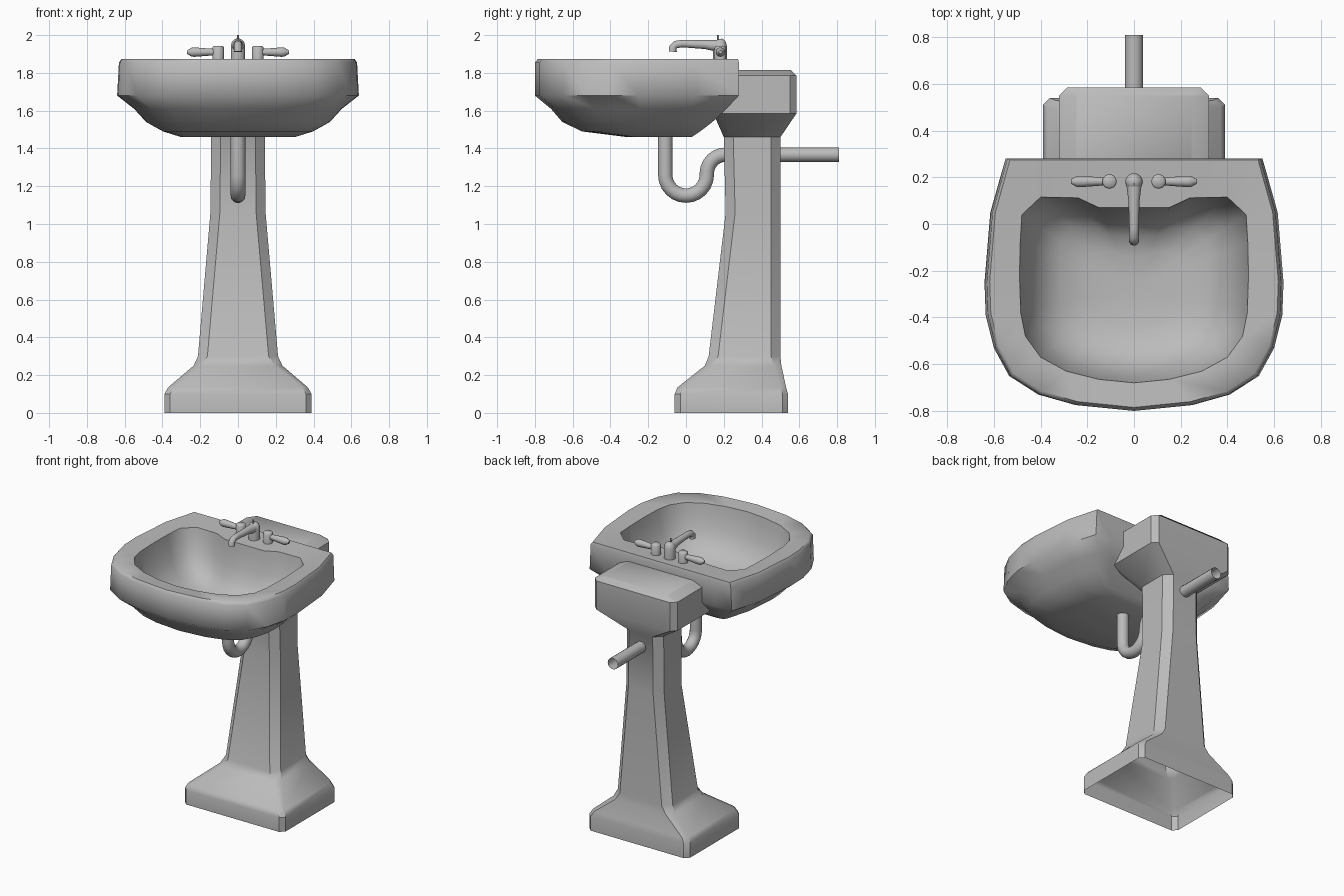
import bpy, bmesh
from math import sin, cos, pi, radians
from mathutils import Vector

cube = bpy.data.objects.get("Cube")
if cube:
    bpy.data.objects.remove(cube, do_unlink=True)

grey = bpy.data.materials.new("ceramic grey")
grey.use_nodes = True
colour = (0.5, 0.5, 0.5, 1)
grey.diffuse_color = colour
grey.node_tree.nodes["Principled BSDF"].inputs["Base Color"].default_value = colour


def loft(name, rings, cap_start=True, cap_end=True, angle=50):
    """Skin a list of equal-length rings into one mesh."""
    bm = bmesh.new()
    loops = [[bm.verts.new(p) for p in ring] for ring in rings]
    n = len(loops[0])
    for a, b in zip(loops, loops[1:]):
        for i in range(n):
            j = (i + 1) % n
            bm.faces.new((a[i], a[j], b[j], b[i]))
    if cap_start:
        bm.faces.new(loops[0][::-1])
    if cap_end:
        bm.faces.new(loops[-1])
    bmesh.ops.recalc_face_normals(bm, faces=bm.faces)
    mesh = bpy.data.meshes.new(name)
    bm.to_mesh(mesh)
    bm.free()
    mesh.materials.append(grey)
    ob = bpy.data.objects.new(name, mesh)
    bpy.context.collection.objects.link(ob)
    bpy.ops.object.select_all(action='DESELECT')
    ob.select_set(True)
    bpy.context.view_layer.objects.active = ob
    bpy.ops.object.shade_smooth_by_angle(angle=radians(angle))
    return ob


def sweep(name, path, radii, side, caps=True, sides=14):
    """Round tube along a planar path; side is the normal of that plane."""
    pts, u = [Vector(p) for p in path], Vector(side)
    rings = []
    for i, p in enumerate(pts):
        t = (pts[min(i + 1, len(pts) - 1)] - pts[max(i - 1, 0)]).normalized()
        v = t.cross(u)
        angles = [2 * pi * k / sides for k in range(sides)]
        rings.append([p + radii[i] * (u * cos(a) + v * sin(a)) for a in angles])
    return loft(name, rings, caps, caps)


def block_ring(z, hx, y0, y1, c):
    """Rectangle with chamfered corners."""
    return [(hx, y0 + c, z), (hx, y1 - c, z), (hx - c, y1, z), (c - hx, y1, z),
            (-hx, y1 - c, z), (-hx, y0 + c, z), (c - hx, y0, z), (hx - c, y0, z)]


# Pedestal: open foot, tapering shaft, flared head
pedestal = [(0, .39, -.06, .54, .03), (.1, .39, -.06, .54, .03), (.135, .37, -.045, .53, .03),
            (.25, .235, .1, .505, .04), (.3, .212, .12, .5, .05), (1.06, .146, .21, .5, .05),
            (1.46, .142, .2, .5, .05), (1.585, .32, .145, .585, .035),
            (1.785, .32, .145, .585, .035), (1.815, .25, .17, .555, .01)]
loft("pedestal", [block_ring(*s) for s in pedestal], cap_start=False, angle=35)

# Basin: half outlines run from back centre to front centre
outer = [(0, .28), (.15, .28), (.3, .28), (.42, .28), (.55, .28), (.615, .05), (.64, -.25),
         (.635, -.39), (.6, -.53), (.535, -.65), (.41, -.73), (.25, -.775), (0, -.8)]
inner = [(0, .07), (.15, .07), (.24, .112), (.4, .115), (.48, .04), (.487, -.08), (.49, -.22),
         (.485, -.38), (.465, -.48), (.4, -.57), (.29, -.63), (.15, -.665), (0, -.68)]


def mirrored(half):
    return half + [(-x, y) for x, y in half[-2:0:-1]]


def outer_ring(z, sx, y0, y1):
    return [(x * sx, y0 + (y + .8) / 1.08 * (y1 - y0), z) for x, y in mirrored(outer)]


def inner_ring(z, s):
    return [(x * s, (y + .27) * s - .27, z) for x, y in mirrored(inner)]


shell = [(1.46, .47, -.31, .03), (1.49, .62, -.55, .075), (1.54, .76, -.655, .14),
         (1.61, .86, -.715, .215), (1.68, 1, -.8, .28), (1.855, .985, -.8, .28),
         (1.873, .965, -.785, .275)]
bowl = [(1.862, 1), (1.8, .975), (1.7, .91), (1.62, .81), (1.56, .65), (1.535, .4), (1.53, .12)]
loft("basin", [outer_ring(*s) for s in shell] + [inner_ring(*s) for s in bowl], angle=55)

# Drain trap: down, U-bend, then back into the pedestal
trap = [(0, -.11, 1.5)]
trap += [(0, -.11 * cos(a), 1.26 - .11 * sin(a)) for a in [pi * k / 12 for k in range(13)]]
trap += [(0, .21 - .1 * cos(a), 1.267 + .1 * sin(a)) for a in [pi * k / 12 for k in range(7)]]
trap += [(0, .3, 1.367)]
sweep("drain_trap", trap, [.039] * len(trap), (1, 0, 0), caps=False)
sweep("wall_pipe", [(0, .45, 1.367), (0, .81, 1.367)], [.039] * 2, (1, 0, 0), caps=False)

# Faucet
sweep("faucet_body", [(0, .18, 1.86), (0, .18, 1.94), (0, .178, 1.965), (0, .175, 1.978)],
      [.038, .038, .032, .017], (1, 0, 0))
sweep("faucet_spout", [(0, .18, 1.942), (0, .1, 1.95), (0, -.02, 1.955), (0, -.055, 1.95),
                       (0, -.069, 1.935), (0, -.07, 1.912)],
      [.034, .024, .02, .021, .021, .022], (1, 0, 0))
sweep("drain_pull", [(0, .17, 1.96), (0, .17, 2)], [.005] * 2, (1, 0, 0), sides=8)

# Mirrored tap handles
for label, s in (("left", 1), ("right", -1)):
    sweep(label + "_tap_post", [(s * .105, .182, 1.86), (s * .105, .182, 1.935),
                                (s * .105, .182, 1.943)], [.031, .031, .024], (1, 0, 0))
    sweep(label + "_tap_lever", [(s * x, .182, 1.91) for x in (.1, .14, .23, .245, .27)],
          [.016, .018, .025, .024, .009], (0, 0, 1))
